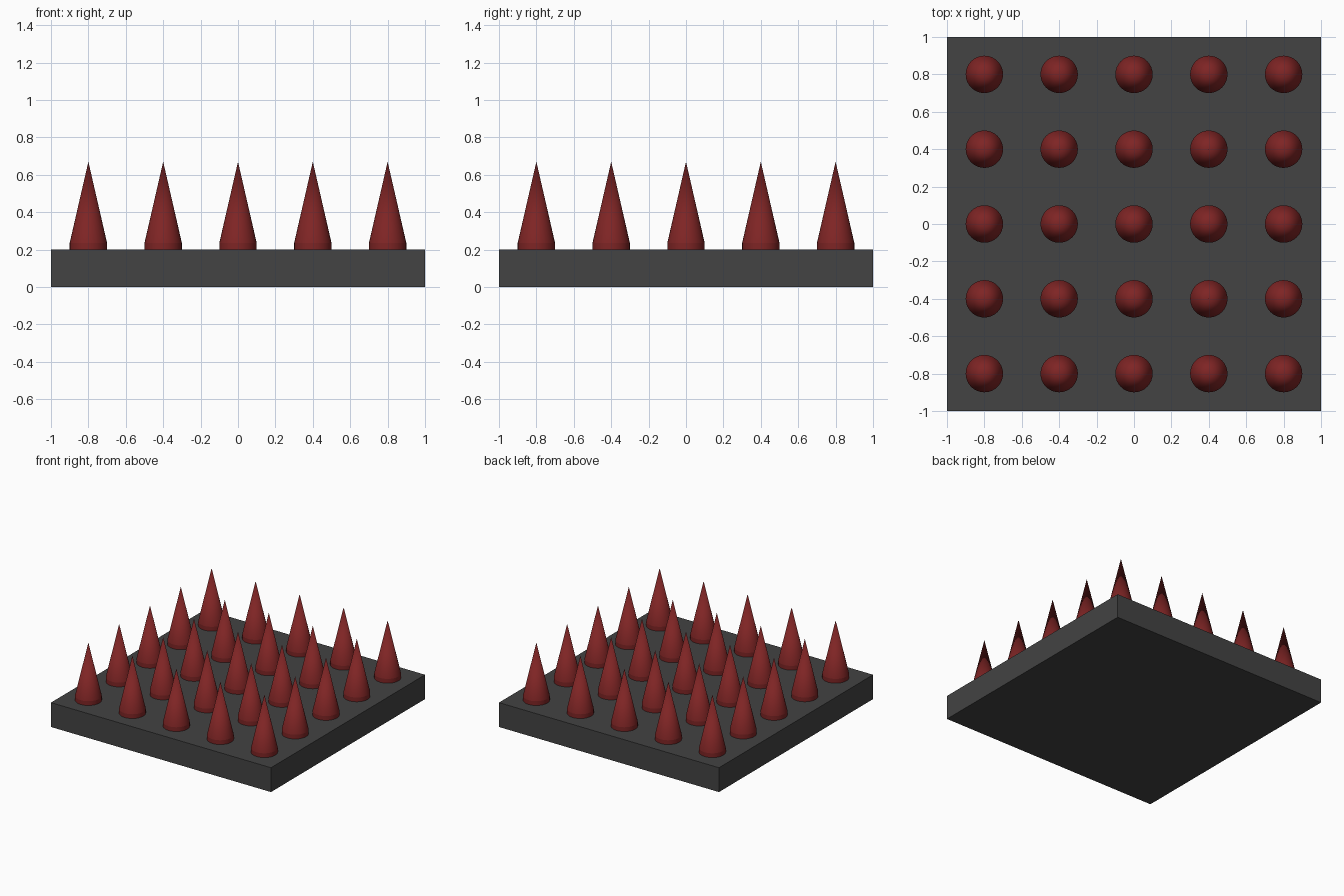
import bpy
import bmesh
from math import radians

cube = bpy.data.objects.get("Cube")
if cube:
    bpy.data.objects.remove(cube, do_unlink=True)


def make_material(name, rgb):
    mat = bpy.data.materials.new(name)
    mat.use_nodes = True
    mat.diffuse_color = (*rgb, 1)
    mat.node_tree.nodes["Principled BSDF"].inputs["Base Color"].default_value = (*rgb, 1)
    return mat


dark_grey = make_material("dark grey", (0.056, 0.056, 0.056))
dark_red = make_material("dark red", (0.21, 0.018, 0.018))

PLATE_TOP = 0.2
COLLAR_TOP = 0.235
TIP = 0.67
RADIUS = 0.1
SPACING = 0.4

# Square base plate
bpy.ops.mesh.primitive_cube_add(size=2, location=(0, 0, PLATE_TOP / 2))
plate = bpy.context.object
plate.name = "base_plate"
plate.scale.z = PLATE_TOP / 2
bpy.ops.object.transform_apply(location=False, rotation=False, scale=True)
plate.data.materials.append(dark_grey)

# Spike: a cone whose rim is extruded down into a short collar
bpy.ops.mesh.primitive_cone_add(vertices=32, radius1=RADIUS, depth=TIP - COLLAR_TOP,
                                end_fill_type='NOTHING')
spike = bpy.context.object
bm = bmesh.new()
bm.from_mesh(spike.data)
bmesh.ops.translate(bm, verts=bm.verts, vec=(0, 0, (TIP + COLLAR_TOP) / 2 - PLATE_TOP))
rim = [e for e in bm.edges if e.is_boundary]
new = bmesh.ops.extrude_edge_only(bm, edges=rim)["geom"]
collar = [v for v in new if isinstance(v, bmesh.types.BMVert)]
bmesh.ops.translate(bm, verts=collar, vec=(0, 0, PLATE_TOP - COLLAR_TOP))
bmesh.ops.contextual_create(bm, geom=[e for e in bm.edges if e.is_boundary])
bmesh.ops.recalc_face_normals(bm, faces=bm.faces)
bm.to_mesh(spike.data)
bm.free()
spike.data.materials.append(dark_red)
bpy.ops.object.shade_smooth_by_angle(angle=radians(12))

# Five by five grid of spikes sharing one mesh
for row in range(5):
    for col in range(5):
        if row or col:
            obj = spike.copy()
            bpy.context.collection.objects.link(obj)
        else:
            obj = spike
        obj.name = f"spike_row{row + 1}_column{col + 1}"
        obj.location = ((col - 2) * SPACING, (row - 2) * SPACING, PLATE_TOP)
